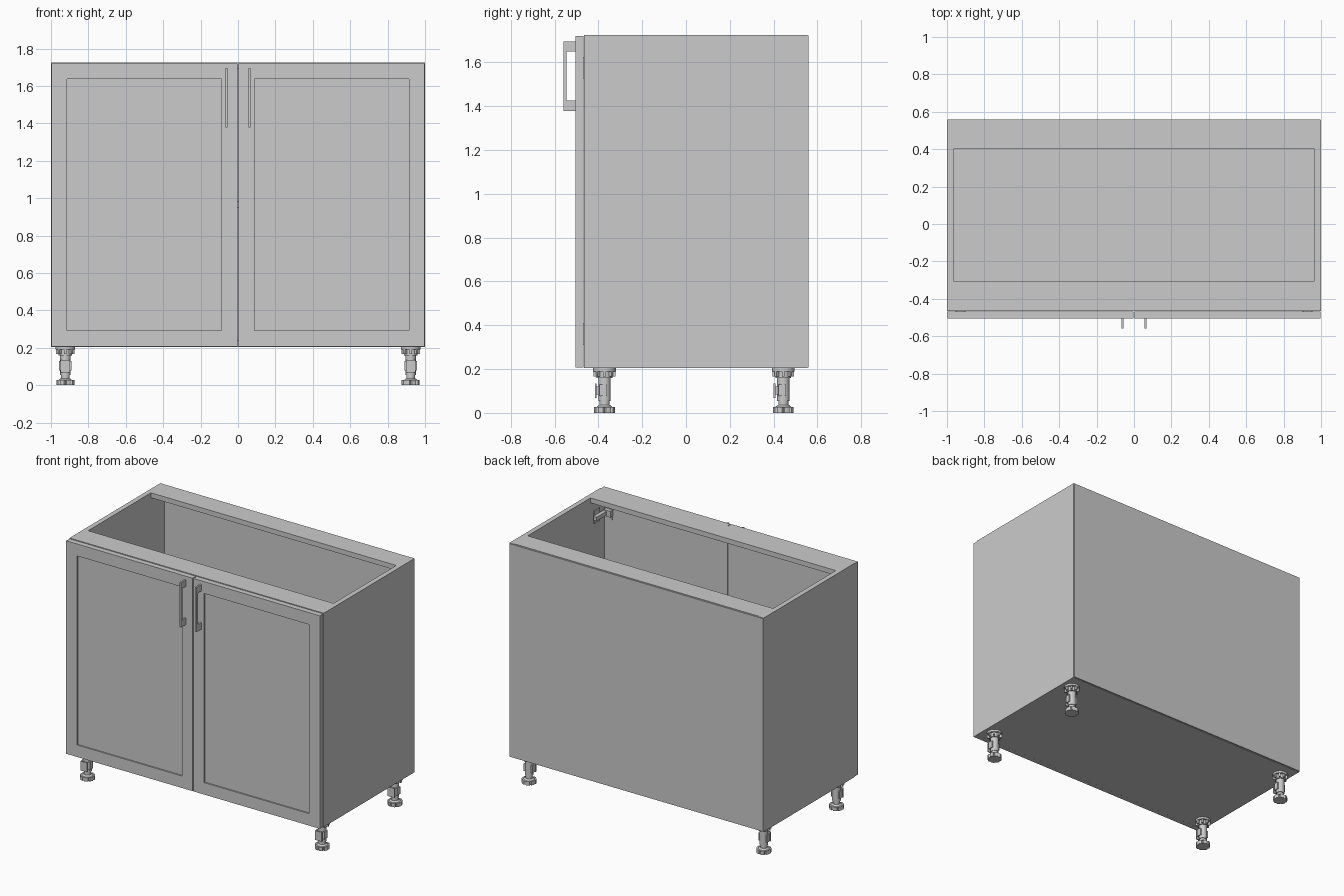
import bpy, bmesh, math
from mathutils import Matrix, Vector

if "Cube" in bpy.data.objects:
    bpy.data.objects.remove(bpy.data.objects["Cube"])


def finish(name, bm, smooth=False):
    bmesh.ops.recalc_face_normals(bm, faces=bm.faces)
    me = bpy.data.meshes.new(name)
    bm.to_mesh(me)
    bm.free()
    ob = bpy.data.objects.new(name, me)
    bpy.context.collection.objects.link(ob)
    if smooth:
        bpy.ops.object.select_all(action='DESELECT')
        ob.select_set(True)
        bpy.context.view_layer.objects.active = ob
        bpy.ops.object.shade_smooth_by_angle(angle=math.radians(35))
    return ob


def add_box(bm, x0, x1, y0, y1, z0, z1):
    m = Matrix.Translation(((x0 + x1) / 2, (y0 + y1) / 2, (z0 + z1) / 2))
    m = m @ Matrix.Diagonal((abs(x1 - x0), y1 - y0, z1 - z0, 1))
    return bmesh.ops.create_cube(bm, size=1, matrix=m)['verts']


def add_cyl(bm, x, y, z0, z1, r0, r1=None, n=24):
    bmesh.ops.create_cone(bm, cap_ends=True, segments=n, radius1=r0,
                          radius2=r0 if r1 is None else r1, depth=z1 - z0,
                          matrix=Matrix.Translation((x, y, (z0 + z1) / 2)))


def box(name, *dims):
    bm = bmesh.new()
    add_box(bm, *dims)
    return finish(name, bm)


def extrude_profile(bm, pts, vec):
    # Closed profile swept along a straight vector
    face = bm.faces.new([bm.verts.new(p) for p in pts])
    out = bmesh.ops.extrude_face_region(bm, geom=[face])['geom']
    bmesh.ops.translate(bm, vec=vec,
                        verts=[g for g in out if isinstance(g, bmesh.types.BMVert)])


Z0, Z1 = 0.205, 1.725          # carcass bottom and top
T = 0.035                      # board thickness
YF, YB = -0.465, 0.55          # carcass front and back
XI = 1 - T                     # inner face of the sides

# Carcass
box("left_side", -1, -XI, YF, 0.555, Z0, Z1)
box("right_side", XI, 1, YF, 0.555, Z0, Z1)
box("bottom_board", -XI, XI, YF, YB, Z0, Z0 + T)
box("front_top_rail", -XI, XI, YF, -0.305, Z1 - T, Z1)
box("back_top_rail", -XI, XI, 0.40, YB, Z1 - T, Z1)
box("back_panel", -0.997, 0.997, YB, 0.56, Z0 + 0.003, Z1 - 0.003)
box("shelf", -XI, XI, -0.43, YB, 0.95, 0.95 + T)


# Doors with a recessed centre panel
def door(name, x0, x1):
    bm = bmesh.new()
    add_box(bm, x0, x1, -0.505, -0.468, Z0 + 0.002, Z1 - 0.004)
    bm.normal_update()
    front = next(f for f in bm.faces if f.normal.y < -0.9)
    bmesh.ops.inset_individual(bm, faces=[front], thickness=0.12)
    out = bmesh.ops.extrude_discrete_faces(bm, faces=[front])['faces']
    bmesh.ops.translate(bm, vec=(0, 0.01, 0), verts=out[0].verts)
    return finish(name, bm)


# Flat D-shaped pull handle
def handle(name, x):
    prof = [(-0.505, 1.695), (-0.56, 1.695), (-0.56, 1.378), (-0.505, 1.378),
            (-0.505, 1.425), (-0.546, 1.425), (-0.546, 1.65), (-0.505, 1.65)]
    bm = bmesh.new()
    extrude_profile(bm, [(x - 0.006, y, z) for y, z in prof], (0.012, 0, 0))
    return finish(name, bm)


# Concealed hinge: plate and arm on the side, cup on the door
def hinge(name, s, z):
    bm = bmesh.new()
    add_box(bm, s * XI, s * (XI - 0.008), -0.40, -0.34, z - 0.045, z + 0.045)
    add_box(bm, s * (XI - 0.008), s * (XI - 0.035), -0.445, -0.325, z - 0.014, z + 0.014)
    add_box(bm, s * (XI - 0.01), s * (XI - 0.065), -0.468, -0.435, z - 0.022, z + 0.022)
    add_box(bm, s * (XI - 0.015), s * (XI - 0.06), -0.468, -0.462, z - 0.05, z + 0.05)
    return finish(name, bm)


for side, s in (("left", -1), ("right", 1)):
    door(side + "_door", *sorted((s * 0.003, s * 0.998)))
    handle(side + "_handle", s * 0.061)
    for level, z in (("upper", 1.575), ("lower", 0.36)):
        hinge(f"{side}_{level}_hinge", s, z)


# Adjustable leg: notched foot, stem, clip and ribbed mounting collar
def leg(name, x, y):
    bm = bmesh.new()
    foot = []
    for i in range(48):
        r = 0.041 if i % 6 == 0 else 0.048
        a = i * math.tau / 48
        foot.append((x + r * math.cos(a), y + r * math.sin(a), 0))
    extrude_profile(bm, foot, (0, 0, 0.027))
    add_cyl(bm, x, y, 0.027, 0.036, 0.036, 0.026)
    add_cyl(bm, x, y, 0.03, 0.06, 0.023)
    add_cyl(bm, x, y, 0.055, 0.17, 0.028)
    add_cyl(bm, x, y, 0.16, 0.192, 0.036)
    add_cyl(bm, x, y, 0.19, Z0, 0.052)
    for k in range(8):
        start = len(bm.verts)
        verts = add_box(bm, x + 0.03, x + 0.05, y - 0.006, y + 0.006, 0.166, 0.192)
        bmesh.ops.rotate(bm, verts=verts, cent=(x, y, 0),
                         matrix=Matrix.Rotation(k * math.tau / 8, 3, 'Z'))
    add_box(bm, x - 0.034, x + 0.034, y - 0.022, y + 0.012, 0.078, 0.13)
    add_box(bm, x - 0.026, x + 0.026, y - 0.044, y - 0.036, 0.068, 0.134)
    add_box(bm, x - 0.012, x + 0.012, y - 0.038, y - 0.02, 0.085, 0.12)
    return finish(name, bm, smooth=True)


for side, x in (("left", -0.923), ("right", 0.923)):
    leg("front_leg_" + side, x, -0.372)
    leg("back_leg_" + side, x, 0.444)
